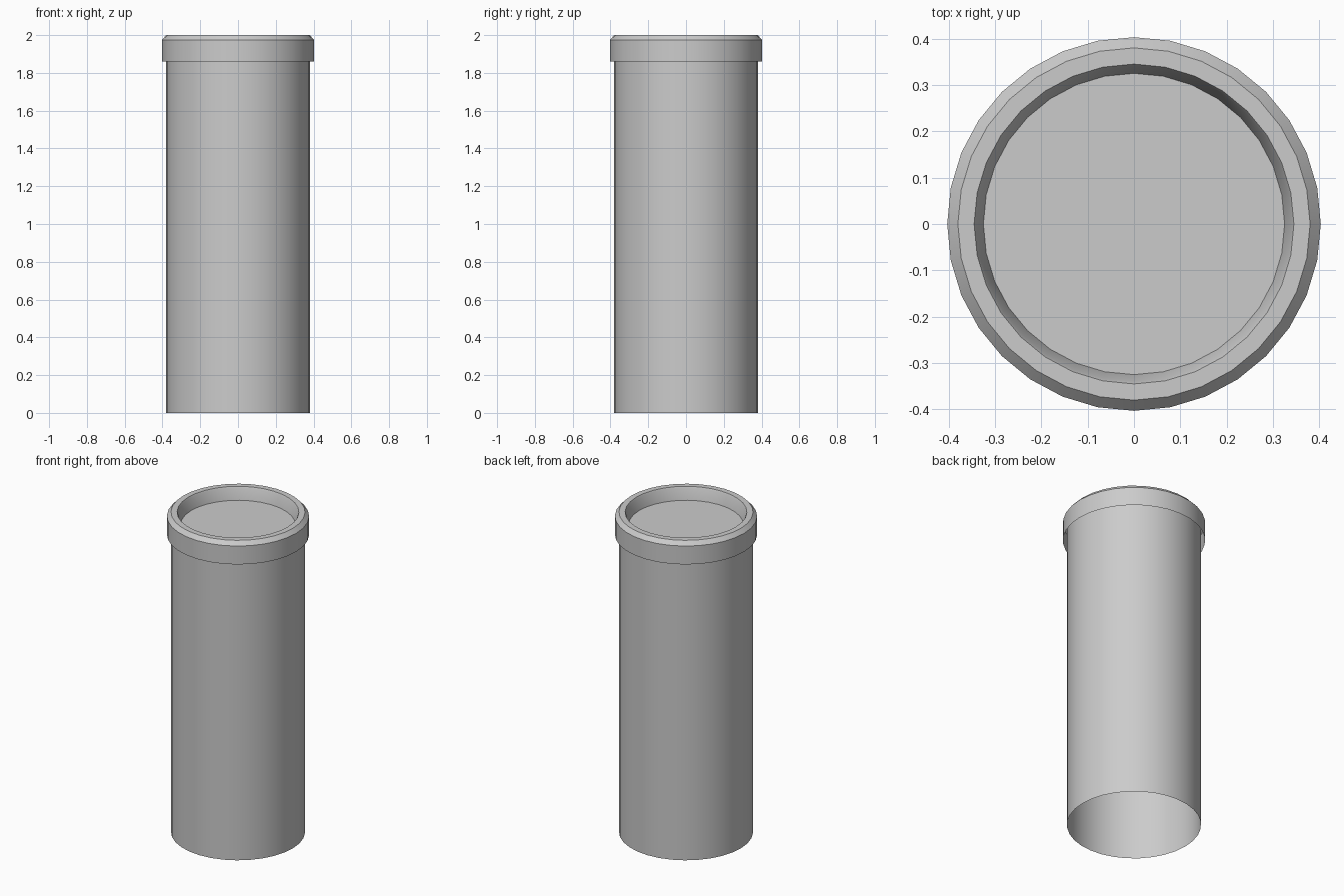
import bpy, bmesh, math

if "Cube" in bpy.data.objects:
    bpy.data.objects.remove(bpy.data.objects["Cube"])

SIDES = 32


def lathe(name, profile):
    """Spin an (r, z) profile round z; r = 0 at the end closes it with a flat disc."""
    bm = bmesh.new()
    rings = []
    for r, z in profile:
        rings.append([bm.verts.new((r * math.cos(2 * math.pi * i / SIDES),
                                    r * math.sin(2 * math.pi * i / SIDES), z))
                      for i in range(SIDES)] if r > 0 else None)
    for a, b in zip(rings, rings[1:]):
        if b is None:
            bm.faces.new(a)
            continue
        for i in range(SIDES):
            j = (i + 1) % SIDES
            bm.faces.new((a[i], a[j], b[j], b[i]))
    mesh = bpy.data.meshes.new(name)
    bm.to_mesh(mesh)
    bm.free()
    obj = bpy.data.objects.new(name, mesh)
    bpy.context.collection.objects.link(obj)
    bpy.ops.object.select_all(action='DESELECT')
    obj.select_set(True)
    bpy.context.view_layer.objects.active = obj
    bpy.ops.object.shade_smooth_by_angle(angle=math.radians(30))
    return obj


# Open-bottomed tube running up inside the collar
lathe("tube_body", [(0.38, 0.0), (0.38, 1.97)])

# Collar with chamfered rim, tapered recess and flat recessed floor
lathe("rim_collar", [(0.403, 1.86), (0.403, 1.975), (0.38, 2.0), (0.345, 2.0),
                     (0.34, 1.99), (0.325, 1.922), (0, 1.922)])
